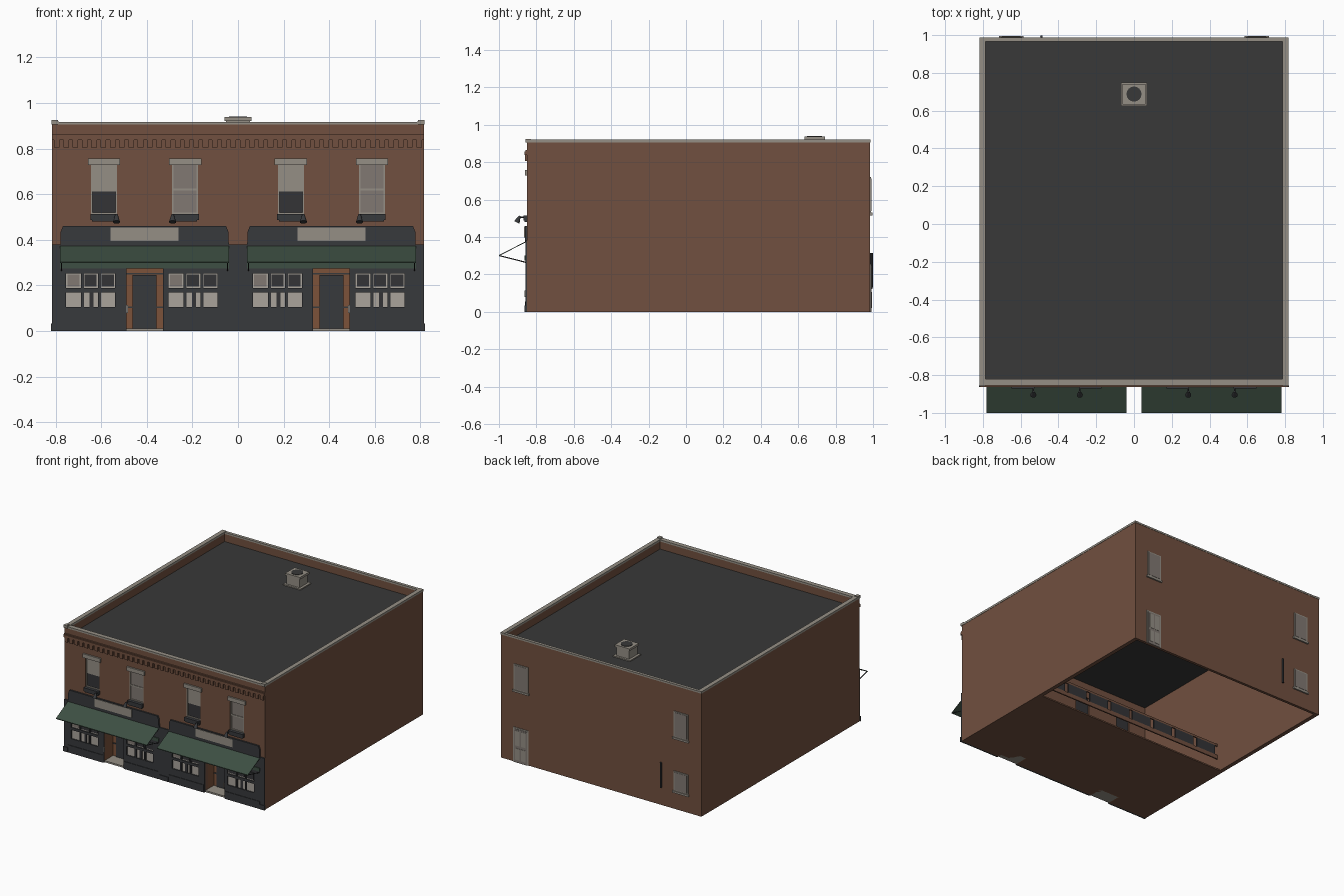
import bpy, bmesh, math
from mathutils import Matrix, Vector

if "Cube" in bpy.data.objects:
    bpy.data.objects.remove(bpy.data.objects["Cube"])

def mat(name, c):
    m = bpy.data.materials.new(name)
    m.diffuse_color = (*c, 1)
    m.use_nodes = True
    m.node_tree.nodes["Principled BSDF"].inputs["Base Color"].default_value = m.diffuse_color
    return m

BRICK = mat("brick brown", (0.165, 0.080, 0.050))
WOOD = mat("warm wood", (0.20, 0.085, 0.042))
DARK = mat("charcoal paint", (0.039, 0.041, 0.045))
ROOF = mat("roof felt", (0.040, 0.040, 0.040))
GREEN = mat("awning green", (0.047, 0.078, 0.056))
STONE = mat("pale stone", (0.30, 0.275, 0.235))
PALE = mat("pale glass", (0.40, 0.37, 0.33))
BLACK = mat("dark glass", (0.033, 0.034, 0.037))
BLIND = mat("window blind", (0.22, 0.19, 0.17))

def finish(name, bm, m):
    bmesh.ops.recalc_face_normals(bm, faces=bm.faces[:])
    me = bpy.data.meshes.new(name)
    bm.to_mesh(me)
    bm.free()
    me.materials.append(m)
    o = bpy.data.objects.new(name, me)
    bpy.context.collection.objects.link(o)
    return o

def boxes(name, m, *ranges):
    """One object from boxes given as (x0, x1, y0, y1, z0, z1)."""
    bm = bmesh.new()
    for x0, x1, y0, y1, z0, z1 in ranges:
        mt = Matrix.Translation(((x0+x1)/2, (y0+y1)/2, (z0+z1)/2)) @ \
            Matrix.Diagonal((x1-x0, y1-y0, z1-z0, 1))
        bmesh.ops.create_cube(bm, size=1, matrix=mt)
    return finish(name, bm, m)

def panel(name, m, x0, x1, z0, z1, y, depth, holes):
    """Wall facing -y with rectangular holes (x0, x1, z0, z1)."""
    xs = sorted({x0, x1, *[h[0] for h in holes], *[h[1] for h in holes]})
    zs = sorted({z0, z1, *[h[2] for h in holes], *[h[3] for h in holes]})
    bm = bmesh.new()
    for a, b in zip(xs, xs[1:]):
        for c, d in zip(zs, zs[1:]):
            u, v = (a+b)/2, (c+d)/2
            if any(h[0] < u < h[1] and h[2] < v < h[3] for h in holes):
                continue
            bm.faces.new([bm.verts.new((p, y, q)) for p, q in ((a, c), (b, c), (b, d), (a, d))])
    bmesh.ops.remove_doubles(bm, verts=bm.verts[:], dist=1e-5)
    r = bmesh.ops.extrude_face_region(bm, geom=bm.faces[:])
    bmesh.ops.translate(bm, vec=(0, depth, 0),
                        verts=[g for g in r["geom"] if isinstance(g, bmesh.types.BMVert)])
    return finish(name, bm, m)

def prism(name, m, pts, offset):
    bm = bmesh.new()
    f = bm.faces.new([bm.verts.new(p) for p in pts])
    r = bmesh.ops.extrude_face_region(bm, geom=[f])
    bmesh.ops.translate(bm, vec=offset,
                        verts=[g for g in r["geom"] if isinstance(g, bmesh.types.BMVert)])
    return finish(name, bm, m)

def rod(name, m, p, q, r1, r2, n=10):
    p, q = Vector(p), Vector(q)
    d = q - p
    bm = bmesh.new()
    bmesh.ops.create_cone(bm, cap_ends=True, segments=n, radius1=r1, radius2=r2, depth=d.length,
                          matrix=Matrix.Translation((p+q)/2) @ d.to_track_quat('Z', 'Y').to_matrix().to_4x4())
    return finish(name, bm, m)

W, F, B = 0.815, -0.85, 0.985      # half width, front and back of the walls
T = 0.03
units = (-0.41, 0.41)
win_x = (-0.588, -0.232, 0.232, 0.588)
doors = [(u-0.08, u+0.08, 0.0, 0.275) for u in units]
pane_z = ((0.105, 0.170), (0.188, 0.253))
pane_x = [u + s + i*0.075 for u in units for s in (-0.345, 0.105) for i in range(3)]
panes = [(x, x+0.066, a, b) for x in pane_x for a, b in pane_z]
bays = [(u+s, u+s+0.24, 0.095, 0.262) for u in units for s in (-0.355, 0.095)]

# shell: walls, roof, ground slab
uppers = [(x-0.057, x+0.057, 0.51, 0.73) for x in win_x]
panel("front_wall", BRICK, -W, W, 0, 0.905, F, T, uppers + doors + bays)
boxes("side_and_back_walls", BRICK,
      (-W, -W+T, F+T, B, 0, 0.905), (W-T, W, F+T, B, 0, 0.905), (-W+T, W-T, B-0.02, B, 0, 0.905))
boxes("roof", ROOF, (-W+T, W-T, F+T, B-0.02, 0.84, 0.85))
boxes("ground_slab", BRICK, (-W+T, W-T, F+T, -0.03, 0.0, 0.01))
boxes("parapet_cap", STONE,
      (-W-0.002, -W+T, F-0.004, B+0.002, 0.905, 0.92), (W-T, W+0.002, F-0.004, B+0.002, 0.905, 0.92),
      (-W+T, W-T, F-0.004, F+T, 0.905, 0.918), (-W+T, W-T, B-0.02, B+0.002, 0.905, 0.918),
      (-W-0.003, -W+0.025, F-0.008, F+0.02, 0.905, 0.925), (W-0.025, W+0.003, F-0.008, F+0.02, 0.905, 0.925))

# brick cornice with dentils
n = 40
boxes("cornice_band", BRICK, (-W, W, F-0.014, F, 0.838, 0.858), (-W, W, F-0.008, F, 0.858, 0.864))
boxes("dentils", BRICK, *[(-W+1.63*(i+0.2)/n, -W+1.63*(i+0.8)/n, F-0.012, F, 0.805, 0.838) for i in range(n)])

# roof vent
boxes("vent_box", STONE, (-0.07, 0.07, 0.625, 0.75, 0.85, 0.858), (-0.052, 0.052, 0.64, 0.735, 0.858, 0.925),
      (-0.06, 0.06, 0.633, 0.742, 0.922, 0.938))
rod("vent_fan", ROOF, (0, 0.688, 0.93), (0, 0.688, 0.941), 0.04, 0.04, 16)

# upper windows
for i, x in enumerate(win_x):
    l, r = x-0.057, x+0.057
    boxes("window_lintel", STONE, (x-0.071, x+0.071, F-0.012, F+0.002, 0.728, 0.757))
    boxes("window_sill", DARK, (x-0.06, x+0.06, F-0.02, F+0.01, 0.488, 0.514),
          (x-0.052, x+0.052, F-0.014, F, 0.48, 0.488))
    boxes("window_glass", BLACK, (l, r, F+0.014, F+0.02, 0.51, 0.73))
    if i % 2 == 0:
        boxes("half_blind", STONE, (l, r, F+0.008, F+0.014, 0.613, 0.73))
    else:
        boxes("full_blind", BLIND, (l, r, F+0.010, F+0.014, 0.52, 0.73))
        boxes("sash_bar", STONE, (l, r, F+0.006, F+0.010, 0.616, 0.626))
    boxes("window_frame", STONE, (l, l+0.007, F+0.004, F+0.014, 0.51, 0.73),
          (r-0.007, r, F+0.004, F+0.014, 0.51, 0.73), (l, r, F+0.004, F+0.014, 0.512, 0.519))

# charcoal shopfront cladding with pane openings
panel("shopfront", DARK, -W, W, 0, 0.38, F-0.008, 0.008, panes + doors)
boxes("plinths", DARK, *[(x-w, x+w, F-0.013, F-0.004, 0, 0.034) for x, w in ((-0.8, 0.02), (0, 0.035), (0.8, 0.02))])
boxes("kick_boards", DARK, *[(u+s, u+s+0.285, F-0.012, F-0.006, 0.0, 0.055) for u in units for s in (-0.37, 0.085)])
boxes("shop_glass", PALE, *[(a-0.003, b+0.003, F+0.001, F+0.005, c-0.003, d+0.003) for a, b, c, d in panes])
tint, blinds = [], []
for k, (a, b, c, d) in enumerate(panes):
    col, top = (k // 2) % 3, k % 2
    if top:
        (blinds if col == 0 and (k // 6) != 3 else tint).append((a+0.006, b-0.006, F-0.003, F+0.001, c+0.008, d-0.005))
    elif col == 1:
        tint.append((a+0.028, b-0.02, F-0.003, F+0.001, c, d))
    if col:
        tint.append((a, a+0.004, F-0.003, F+0.001, c, d))
boxes("shop_glass_tint", BLACK, *tint)
boxes("shop_glass_blinds", BLIND, *blinds)

for s, u in zip((-1, 1), units):
    # recessed entrance
    l, r = u-0.08, u+0.08
    boxes("entrance_recess", WOOD, (l-0.01, l, F+0.002, -0.74, 0, 0.285), (r, r+0.01, F+0.002, -0.74, 0, 0.285),
          (l, r, -0.75, -0.74, 0, 0.285), (l, r, F+0.002, -0.75, 0.275, 0.285))
    boxes("entrance_floor", STONE, (l, r, F, -0.75, 0, 0.012))
    boxes("shop_door", DARK, (u-0.053, u+0.053, -0.757, -0.75, 0.012, 0.245))
    boxes("entrance_trim", DARK, (l, r, -0.755, -0.75, 0.248, 0.255),
          (l, u-0.053, -0.755, -0.75, 0.1, 0.108), (u+0.053, r, -0.755, -0.75, 0.1, 0.108))
    boxes("door_handle", PALE, (u+s*0.076-0.003, u+s*0.076+0.003, F-0.014, F-0.006, 0.08, 0.115))

    # sign board with blank plate
    a, b = u-0.37, u+0.37
    y = F-0.012
    prism("sign_board", DARK, [(a, y, 0.37), (b, y, 0.37), (b-0.002, y, 0.435), (b-0.012, y, 0.46),
                               (a+0.012, y, 0.46), (a+0.002, y, 0.435)], (0, 0.012, 0))
    boxes("sign_plate", STONE, (u-0.15, u+0.15, y-0.004, y, 0.396, 0.455))

    # awning sheet, wall rail and arms
    prism("awning", GREEN, [(a, F-0.010, 0.375), (a, -1.0, 0.303), (a, -1.0, 0.298), (a, F-0.010, 0.370)], (b-a, 0, 0))
    boxes("awning_rail", GREEN, (a, b, F-0.014, F-0.007, 0.275, 0.30))
    for x in (a+0.006, b-0.006):
        rod("awning_arm", DARK, (x, F-0.008, 0.265), (x, -0.997, 0.300), 0.003, 0.003, 6)

    # sign lamps
    for x in (u-0.123, u+0.123):
        rod("lamp_arm", DARK, (x, F, 0.505), (x, -0.892, 0.507), 0.004, 0.004, 8)
        rod("lamp_shade", DARK, (x, -0.905, 0.478), (x, -0.888, 0.512), 0.016, 0.005, 12)

# back wall: windows, door and pipe
def back_window(x, z0, z1):
    boxes("back_window_frame", STONE, (x-0.058, x+0.058, B, B+0.005, z0, z1))
    boxes("back_window_glass", BLIND, (x-0.05, x+0.05, B+0.005, B+0.007, z0+0.008, z1-0.008))
    boxes("back_window_sill", STONE, (x-0.066, x+0.066, B, B+0.011, z0-0.014, z0))

back_window(0.65, 0.53, 0.72)
back_window(-0.65, 0.53, 0.72)
back_window(-0.65, 0.135, 0.28)
boxes("back_door_frame", STONE, (0.59, 0.715, B, B+0.004, 0, 0.255))
boxes("back_door", BLIND, (0.6, 0.705, B+0.004, B+0.007, 0, 0.245))
boxes("back_door_panels", STONE, *[(x, x+0.036, B+0.007, B+0.009, a, b)
                                  for x in (0.61, 0.658) for a, b in ((0.02, 0.105), (0.125, 0.235))])
rod("back_pipe", DARK, (-0.49, B+0.007, 0.13), (-0.49, B+0.007, 0.315), 0.007, 0.007, 8)

# interior row of dark panels on a rail behind the shop
boxes("interior_panels", BLACK, *[(-0.76+i*0.19, -0.60+i*0.19, -0.06, -0.05, 0.13, 0.2) for i in range(8)])
boxes("interior_rail", BRICK, (-W+T, W-T, -0.06, -0.05, 0.2, 0.215), (-W+T, W-T, -0.06, -0.05, 0.1, 0.13))
